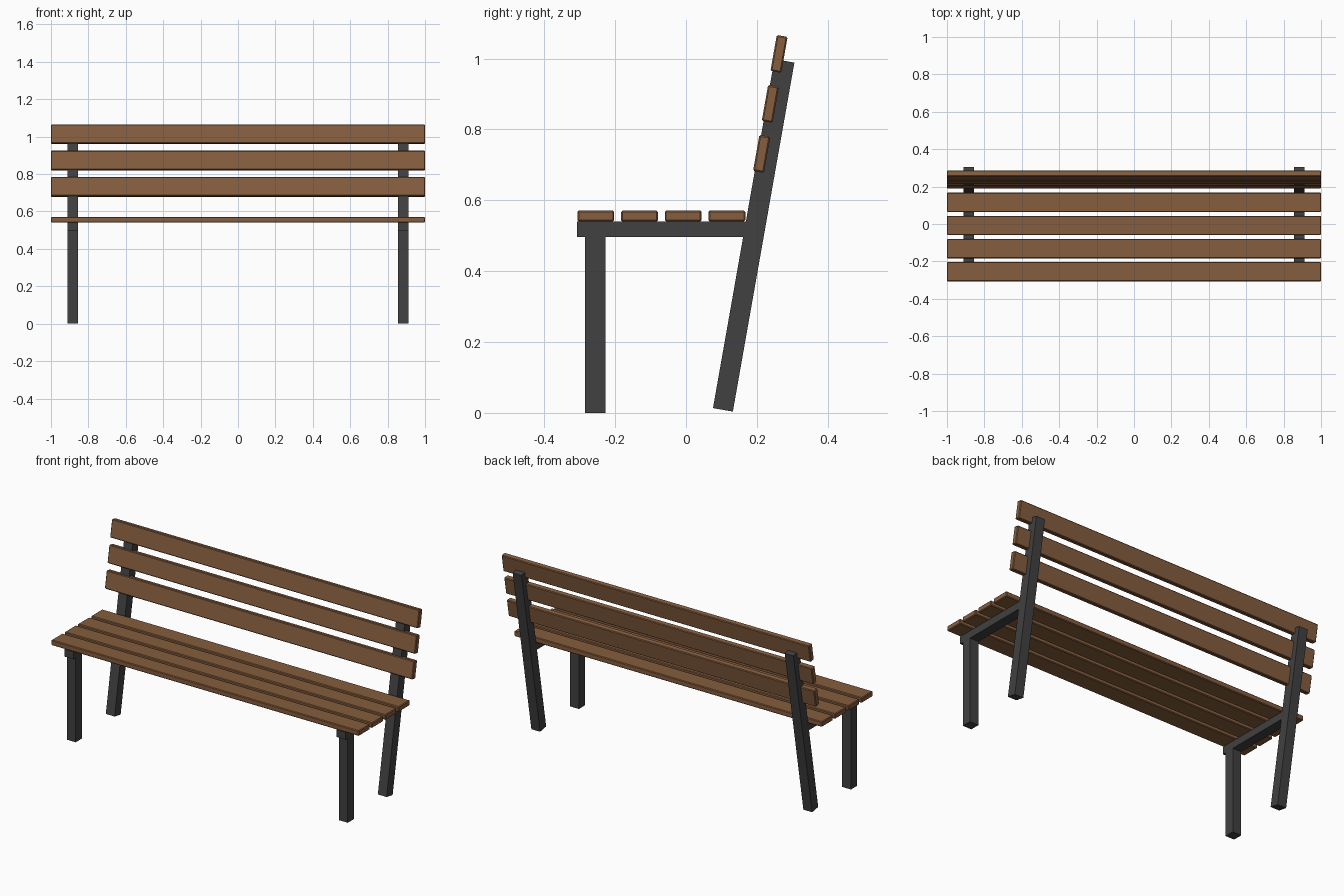
import bpy
import math

if "Cube" in bpy.data.objects:
    bpy.data.objects.remove(bpy.data.objects["Cube"])

TILT = math.radians(-10)   # lean of the back legs and back slats


def material(name, rgb):
    m = bpy.data.materials.new(name)
    m.diffuse_color = (*rgb, 1)
    m.use_nodes = True
    m.node_tree.nodes["Principled BSDF"].inputs["Base Color"].default_value = m.diffuse_color
    return m


wood = material("brown wood", (0.235, 0.11, 0.048))
metal = material("dark grey metal", (0.052, 0.052, 0.053))


def box(name, center, size, mat, tilt=0.0, bevel=0.0):
    bpy.ops.mesh.primitive_cube_add(size=1, location=center)
    ob = bpy.context.object
    ob.name = name
    ob.scale = size
    bpy.ops.object.transform_apply(location=False, rotation=False, scale=True)
    ob.rotation_euler.x = tilt
    ob.data.materials.append(mat)
    if bevel:
        b = ob.modifiers.new("edge", 'BEVEL')
        b.width = bevel
        b.segments = 1
    return ob


# metal frames, one at each end
W = 0.057
for side, x in (("left", -0.884), ("right", 0.884)):
    box("front_leg_" + side, (x, -0.256, 0.249), (W, W, 0.498), metal)
    box("back_leg_" + side, (x, 0.191, 0.501), (W, W, 1.0), metal, TILT)
    box("seat_rail_" + side, (x, -0.061, 0.5185), (W, 0.492, 0.043), metal)

# seat slats
for i in range(4):
    box(f"seat_slat_{i + 1}", (0, -0.2545 + i * 0.1233, 0.5555),
        (2.0, 0.104, 0.031), wood, bevel=0.004)

# back slats, let into the leaning back legs
for i in range(3):
    z = 0.731 + i * 0.141
    box(f"back_slat_{i + 1}", (0, 0.2135 + i * 0.0245, z),
        (2.0, 0.031, 0.103), wood, TILT, bevel=0.004)
